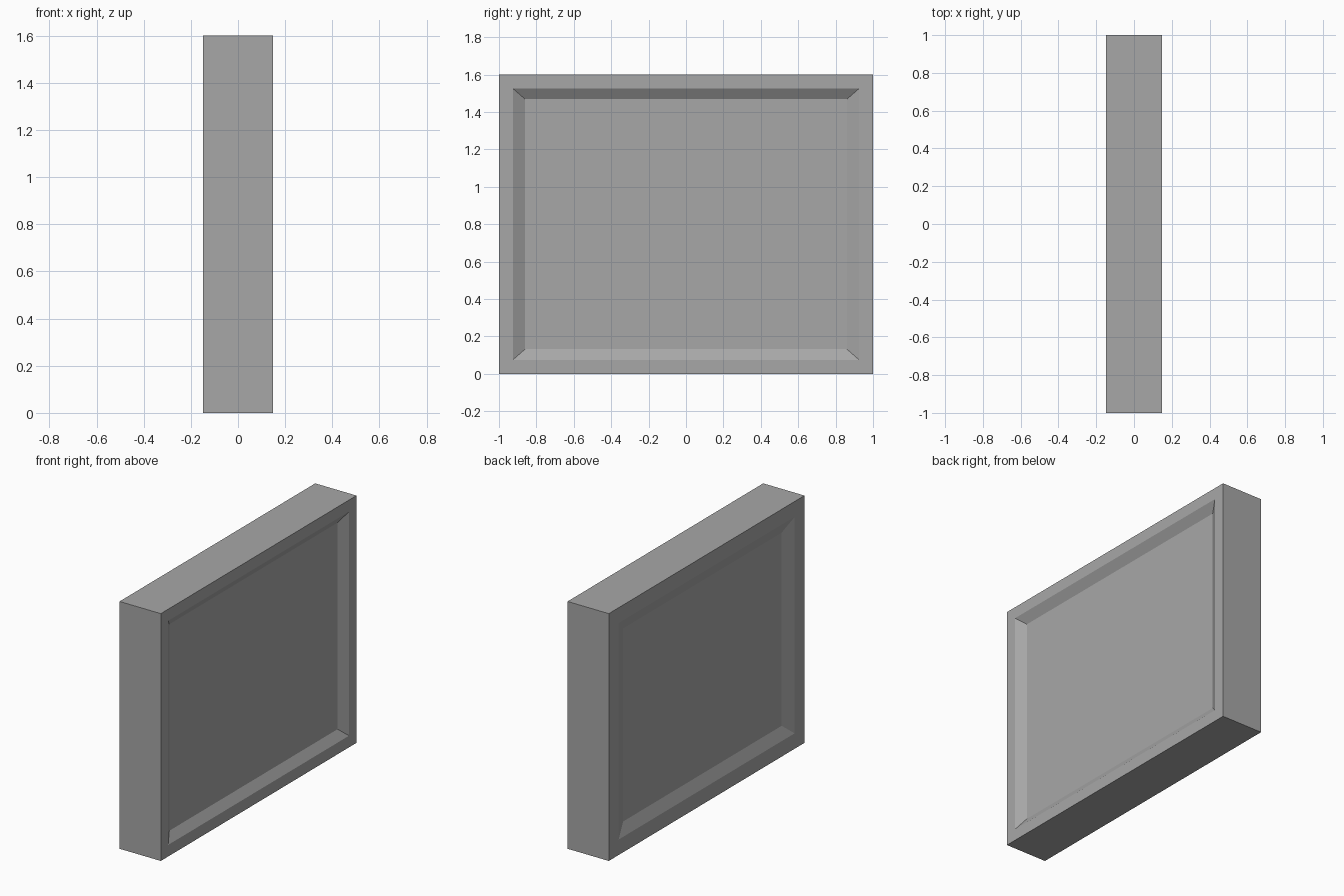
import bpy
import bmesh
from math import copysign

cube = bpy.data.objects.get("Cube")
if cube:
    bpy.data.objects.remove(cube, do_unlink=True)

THICK, WIDTH, HEIGHT = 0.295, 2.0, 1.6

grey = bpy.data.materials.new("mid_grey")
grey.use_nodes = True
grey.diffuse_color = (0.39, 0.39, 0.39, 1)
grey.node_tree.nodes["Principled BSDF"].inputs["Base Color"].default_value = (0.39, 0.39, 0.39, 1)


def inset(bm, face, margin_y, margin_z, depth):
    """Inset a side face to the given margins from the slab edge, sunk by depth."""
    bmesh.ops.inset_individual(bm, faces=[face], thickness=0.02)
    for v in face.verts:
        v.co.x = copysign(THICK / 2 - depth, v.co.x)
        v.co.y = copysign(WIDTH / 2 - margin_y, v.co.y)
        v.co.z = copysign(HEIGHT / 2 - margin_z, v.co.z)


# Slab body
bm = bmesh.new()
bmesh.ops.create_cube(bm, size=1)
bmesh.ops.scale(bm, vec=(THICK, WIDTH, HEIGHT), verts=bm.verts)
bm.normal_update()
sides = {round(f.normal.x): f for f in bm.faces if abs(f.normal.x) > 0.9}

# Bevelled recess on the left side: flat rim, then sloped walls
inset(bm, sides[1], 0.075, 0.075, 0)
inset(bm, sides[1], 0.14, 0.132, 0.037)

# Wider, shallower recess on the right side
inset(bm, sides[-1], 0.1, 0.1, 0)
inset(bm, sides[-1], 0.19, 0.175, 0.03)

bmesh.ops.translate(bm, vec=(0, 0, HEIGHT / 2), verts=bm.verts)
mesh = bpy.data.meshes.new("recessed_panel")
bm.to_mesh(mesh)
bm.free()
mesh.materials.append(grey)
panel = bpy.data.objects.new("recessed_panel", mesh)
bpy.context.collection.objects.link(panel)
